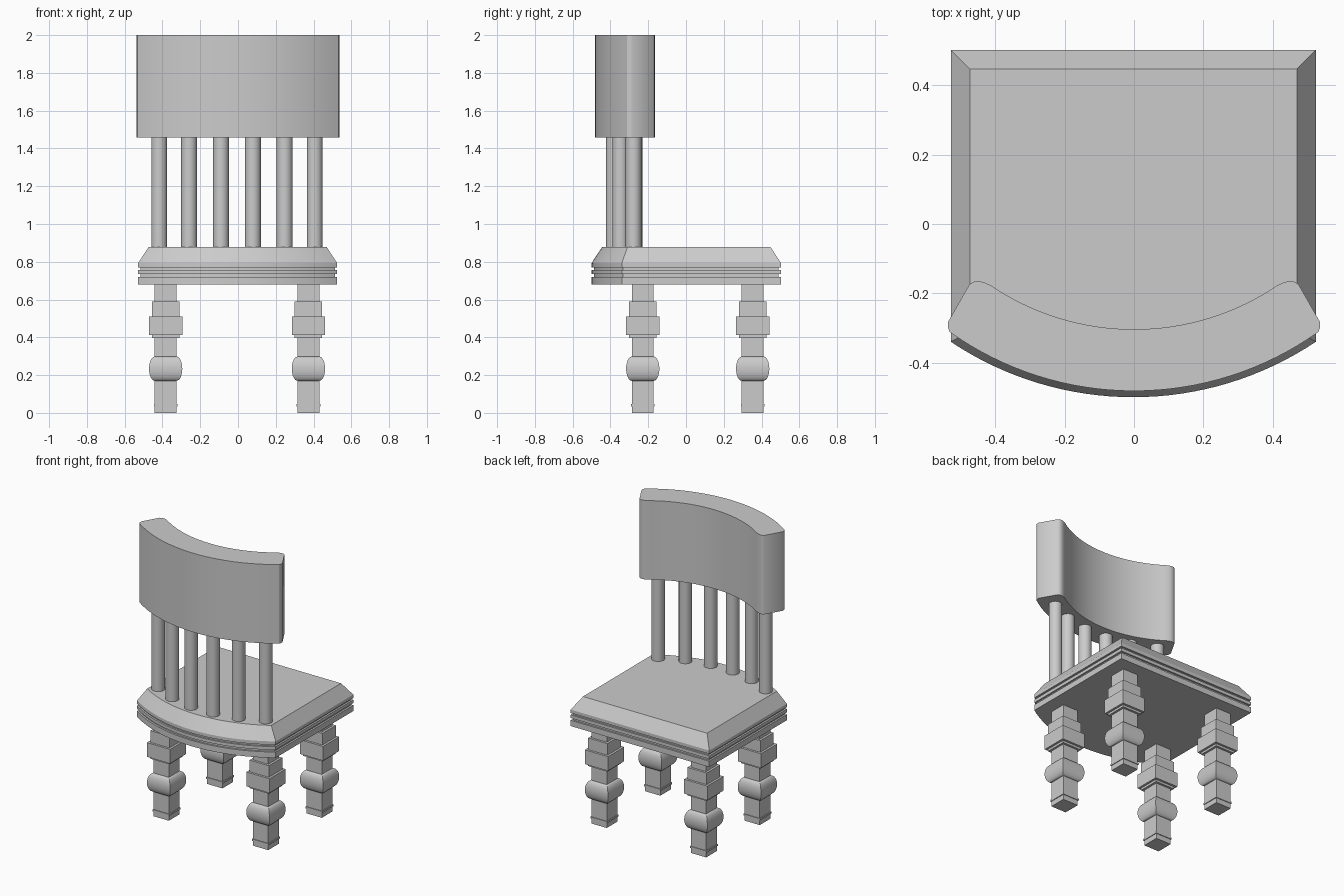
import bpy, bmesh, math

cube = bpy.data.objects.get("Cube")
if cube:
    bpy.data.objects.remove(cube, do_unlink=True)

grey = bpy.data.materials.new("plain_grey")
grey.use_nodes = True
colour = (0.6, 0.6, 0.6, 1)
grey.diffuse_color = colour
grey.node_tree.nodes["Principled BSDF"].inputs["Base Color"].default_value = colour


def loft(name, rings, location=(0, 0, 0)):
    """Skin a stack of (outline, height) rings and cap both ends."""
    bm = bmesh.new()
    loops = [[bm.verts.new((x, y, z)) for x, y in outline] for outline, z in rings]
    for low, high in zip(loops, loops[1:]):
        for i in range(len(low)):
            j = (i + 1) % len(low)
            bm.faces.new((low[i], low[j], high[j], high[i]))
    bm.faces.new(loops[0][::-1])
    bm.faces.new(loops[-1])
    bmesh.ops.recalc_face_normals(bm, faces=bm.faces)
    mesh = bpy.data.meshes.new(name)
    bm.to_mesh(mesh)
    bm.free()
    mesh.materials.append(grey)
    obj = bpy.data.objects.new(name, mesh)
    obj.location = location
    bpy.context.collection.objects.link(obj)
    bpy.ops.object.select_all(action='DESELECT')
    obj.select_set(True)
    bpy.context.view_layer.objects.active = obj
    bpy.ops.object.shade_smooth_by_angle(angle=math.radians(30))
    return obj


def arc(centre_y, radius, half_width, steps=32):
    """Points from -x to +x along an arc bowed towards the front."""
    a = math.asin(half_width / radius)
    angles = [a * (2 * i / steps - 1) for i in range(steps + 1)]
    return [(radius * math.sin(t), centre_y - radius * math.cos(t)) for t in angles]


def seat_outline(inset):
    half = 0.527 - inset
    front = arc(0.448, 0.948 - inset, half)
    return [(x - 0.002, y) for x, y in front + [(half, 0.503 - inset), (-half, 0.503 - inset)]]


def square(half):
    return [(-half, -half), (half, -half), (half, half), (-half, half)]


# Seat slab with two grooves round the edge and a sloped top border
groove = 0.012
seat_layers = [(0.68, 0), (0.72, 0), (0.72, groove), (0.735, groove), (0.735, 0),
               (0.757, 0), (0.757, groove), (0.77, groove), (0.77, 0),
               (0.793, 0), (0.877, 0.055)]
loft("seat", [(seat_outline(inset), z) for z, inset in seat_layers])

# Curved backrest with rounded tips
tip = [(0.537, -0.3), (0.537, -0.283), (0.475, -0.174), (0.464, -0.167),
       (0.45, -0.165), (0.434, -0.168)]
outline = arc(0.435, 0.917, 0.532) + tip
outline += arc(0.434, 0.738, 0.414)[::-1]
outline += [(-x, y) for x, y in tip[::-1]]
loft("backrest", [(outline, 1.457), (outline, 2.0)])

# Round spindles following the backrest curve
circle = [(0.042 * math.cos(math.tau * i / 24), 0.042 * math.sin(math.tau * i / 24))
          for i in range(24)]
for i, x in enumerate((-0.417, -0.259, -0.09, 0.079, 0.247, 0.406)):
    y = 0.435 - math.sqrt(0.82 ** 2 - x ** 2)
    loft(f"spindle_{i + 1}", [(circle, 0.86), (circle, 1.47)], (x, y, 0))

# Square legs with a foot lip, a rounded bulge and stepped blocks
post = 0.058
bulge = []
for i in range(17):
    t = math.pi * (i / 16 - 0.5)
    bulge.append((0.234 + 0.064 * math.sin(t), post + 0.03 * math.cos(t)))
leg_layers = [(0, post), (0.035, post), (0.035, 0.063), (0.047, 0.063), (0.047, post)]
leg_layers += bulge
leg_layers += [(0.397, post), (0.397, 0.073), (0.412, 0.073), (0.412, 0.088),
               (0.51, 0.088), (0.51, 0.073), (0.59, 0.073), (0.59, post), (0.69, post)]
for side, x in (("right", -0.383), ("left", 0.373)):
    for end, y in (("front", -0.229), ("back", 0.353)):
        loft(f"{end}_{side}_leg", [(square(half), z) for z, half in leg_layers], (x, y, 0))
